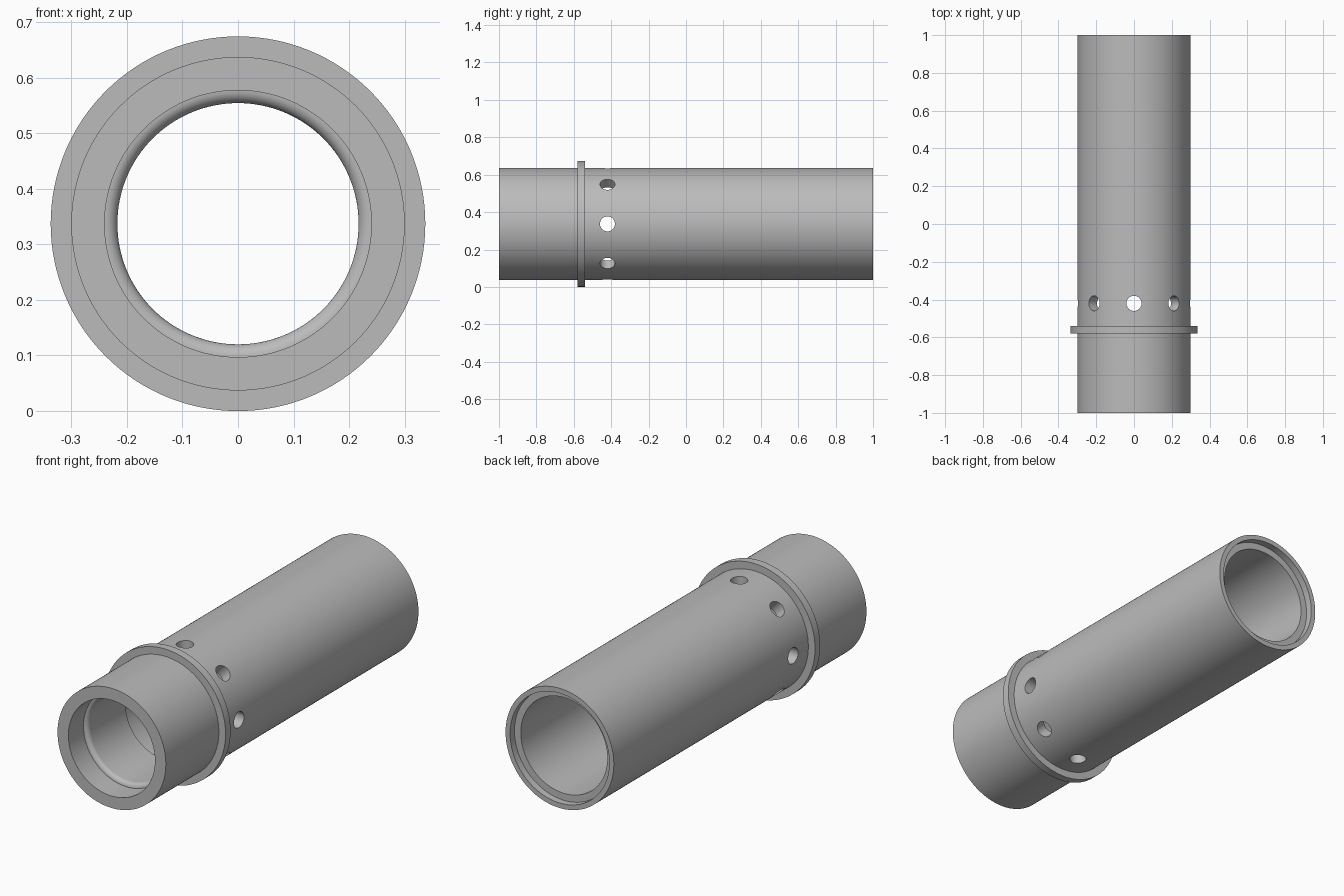
import bpy, bmesh
from math import sin, cos, pi, radians
from mathutils import Matrix

if "Cube" in bpy.data.objects:
    bpy.data.objects.remove(bpy.data.objects["Cube"], do_unlink=True)

SEGMENTS = 128
AXIS_Z = 0.337
OUTER, FLANGE, BORE, THROAT, SEAT = 0.30, 0.337, 0.24, 0.217, 0.275
HOLE_Y, HOLE_R = -0.42, 0.04

grey = bpy.data.materials.new("plain grey")
grey.use_nodes = True
colour = (0.5, 0.5, 0.5, 1)
grey.diffuse_color = colour
grey.node_tree.nodes["Principled BSDF"].inputs["Base Color"].default_value = colour


def add_object(name, bm):
    bmesh.ops.recalc_face_normals(bm, faces=bm.faces)
    mesh = bpy.data.meshes.new(name)
    bm.to_mesh(mesh)
    bm.free()
    obj = bpy.data.objects.new(name, mesh)
    obj.data.materials.append(grey)
    bpy.context.collection.objects.link(obj)
    return obj


def lathe(name, profile):
    """Turn a closed (y, radius) profile around the tube axis."""
    bm = bmesh.new()
    rings = []
    for i in range(SEGMENTS):
        a = 2 * pi * i / SEGMENTS
        rings.append([bm.verts.new((r * sin(a), y, AXIS_Z + r * cos(a))) for y, r in profile])
    n = len(profile)
    for i, ring in enumerate(rings):
        nxt = rings[(i + 1) % SEGMENTS]
        for j in range(n):
            k = (j + 1) % n
            bm.faces.new((ring[j], ring[k], nxt[k], nxt[j]))
    return add_object(name, bm)


# Tube wall: outside with collar, rear seat, main bore, rounded throat, front bore
band = [HOLE_Y - 0.06, HOLE_Y + 0.06]
lip = BORE - THROAT
lip_y = -0.88
fillet = [(lip_y + lip * (1 - cos(t)), BORE - lip * sin(t))
          for t in (pi / 2 * i / 8 for i in range(8, -1, -1))]
profile = [(-1, OUTER), (-0.58, OUTER), (-0.58, FLANGE), (-0.54, FLANGE), (-0.54, OUTER)]
profile += [(y, OUTER) for y in band]
profile += [(1, OUTER), (1, SEAT), (0.965, SEAT), (0.965, BORE)]
profile += [(y, BORE) for y in reversed(band)]
profile += [(-0.58, BORE), (-0.58, THROAT)] + fillet + [(-1, BORE)]
tube = lathe("flanged_tube", profile)

# Ring of eight radial holes, drilled as four through cuts
for i in range(4):
    bm = bmesh.new()
    turn = (Matrix.Translation((0, HOLE_Y, AXIS_Z))
            @ Matrix.Rotation(i * pi / 4, 4, 'Y'))
    bmesh.ops.create_cone(bm, cap_ends=True, segments=32, radius1=HOLE_R,
                          radius2=HOLE_R, depth=1, matrix=turn)
    drill = add_object("hole_cutter", bm)
    drill.hide_render = True
    cut = tube.modifiers.new("hole", 'BOOLEAN')
    cut.operation = 'DIFFERENCE'
    cut.solver = 'EXACT'
    cut.object = drill
    bpy.context.view_layer.objects.active = tube
    bpy.ops.object.modifier_apply(modifier=cut.name)
    bpy.data.objects.remove(drill, do_unlink=True)

# Smooth round surfaces, crisp rims
bpy.ops.object.select_all(action='DESELECT')
tube.select_set(True)
bpy.context.view_layer.objects.active = tube
bpy.ops.object.shade_smooth_by_angle(angle=radians(30))
